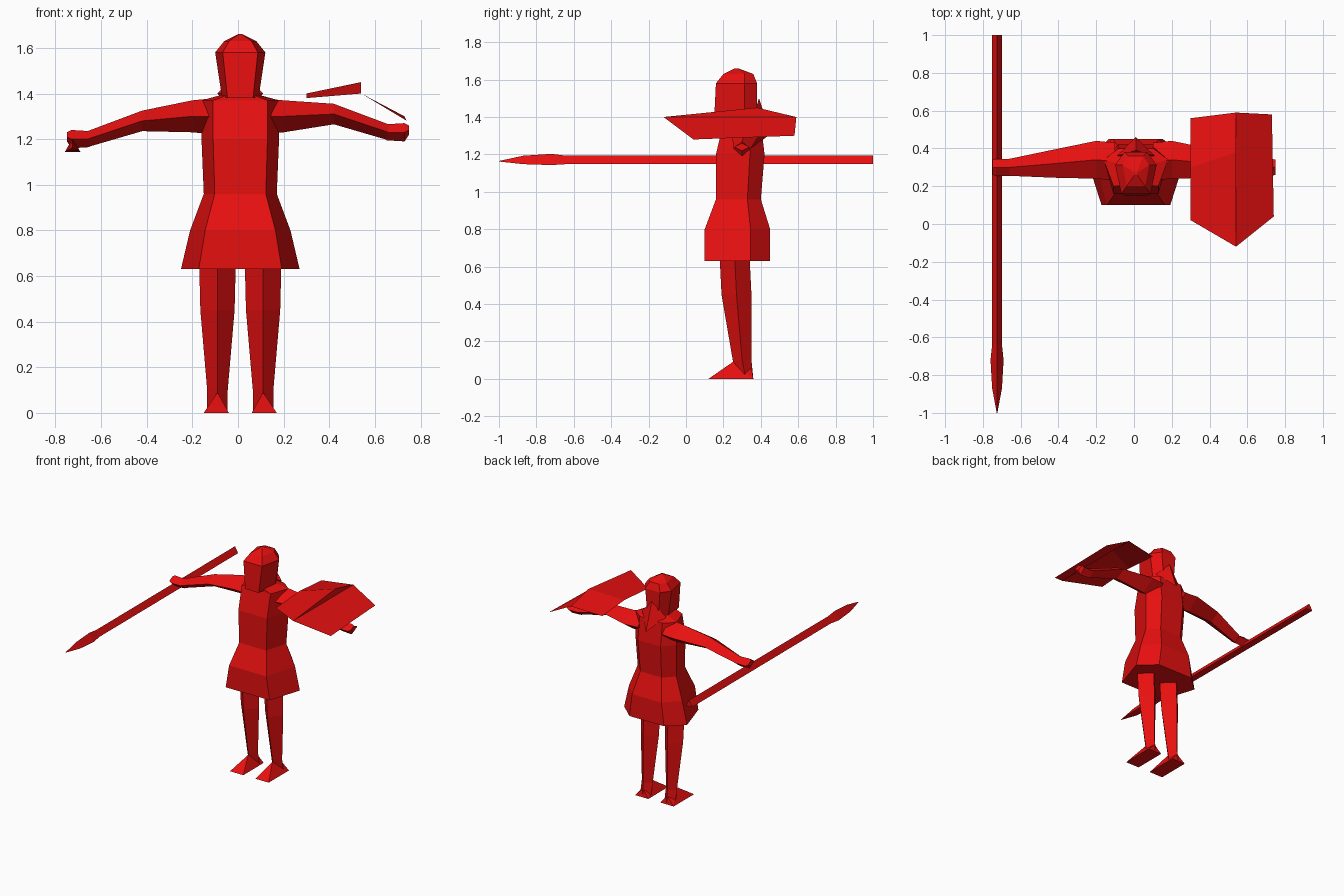
import bpy
import bmesh
from math import cos, pi, sin
from mathutils import Vector

default_cube = bpy.data.objects.get("Cube")
if default_cube:
    bpy.data.objects.remove(default_cube, do_unlink=True)

# Single flat colour
red = bpy.data.materials.new("red")
red.use_nodes = True
red.diffuse_color = (.8, .005, .005, 1)
shader = red.node_tree.nodes["Principled BSDF"]
shader.inputs["Base Color"].default_value = red.diffuse_color

body_centre = Vector((.01, 0, 0))


def finish(name, bm):
    """Turn the working mesh into a coloured object."""
    mesh = bpy.data.meshes.new(name)
    bm.to_mesh(mesh)
    bm.free()
    mesh.materials.append(red)
    part = bpy.data.objects.new(name, mesh)
    bpy.context.collection.objects.link(part)


def loft(name, rings):
    """Skin a closed solid over rings that have equal point counts."""
    bm = bmesh.new()
    loops = [[bm.verts.new(point) for point in ring] for ring in rings]
    for lower, upper in zip(loops, loops[1:]):
        for i in range(len(lower)):
            bm.faces.new((lower[i - 1], lower[i], upper[i], upper[i - 1]))
    bm.faces.new(loops[0])
    bm.faces.new(loops[-1])
    bmesh.ops.recalc_face_normals(bm, faces=bm.faces)
    finish(name, bm)


def hull(name, points):
    """Wrap a solid around a few corner points."""
    bm = bmesh.new()
    for point in points:
        bm.verts.new(point)
    bmesh.ops.convex_hull(bm, input=bm.verts)
    bmesh.ops.recalc_face_normals(bm, faces=bm.faces)
    finish(name, bm)


def body_section(height, half_width, front, back):
    """Hexagon with a flat front, a narrower flat back and pointed sides."""
    side_depth = front + (back - front) * .7
    right_half = [Vector((-half_width * .7, front, height)),
                  Vector((-half_width, side_depth, height)),
                  Vector((-half_width * .55, back, height))]
    left_half = [Vector((-p.x, p.y, p.z)) for p in reversed(right_half)]
    return [body_centre + p for p in right_half + left_half]


def diamond(centre, across, along):
    return [centre + across, centre + along, centre - across, centre - along]


# Tunic: flared skirt, narrow waist, chest and sloping shoulders
loft("tunic", [
    body_section(.63, .26, .1, .45),
    body_section(.8, .22, .1, .45),
    body_section(.96, .16, .16, .4),
    body_section(1.2, .17, .16, .42),
    body_section(1.37, .17, .2, .4),
    body_section(1.4, .06, .2, .36),
])

# Hooded head
loft("hood", [
    body_section(1.38, .08, .15, .38),
    body_section(1.58, .11, .16, .38),
    body_section(1.63, .07, .2, .36),
    body_section(1.66, .01, .26, .28),
])

# Pointed fall of the hood over the upper back
hull("hood_drape", [body_centre + Vector(corner) for corner in (
    (-.1, .36, 1.4), (.1, .36, 1.4), (0, .39, 1.5), (0, .46, 1.3))])


def arm(name, side, elbow_height, wrist_height):
    """Diamond-section arm tapering from the shoulder to a wedge hand."""
    def station(reach, depth, height, half_depth, half_height):
        return diamond(Vector((side * reach, depth, height)),
                       Vector((0, half_depth, 0)), Vector((0, 0, half_height)))

    loft(name, [
        station(.1, .33, 1.3, .1, .08),
        station(.2, .34, 1.3, .1, .07),
        station(.42, .32, elbow_height, .075, .045),
        station(.66, .3, wrist_height, .045, .035),
    ])
    loft(name.replace("arm", "hand"), [
        station(.65, .3, wrist_height, .045, .035),
        station(.73, .3, wrist_height, .045, .04),
        station(.75, .3, wrist_height + .01, .04, .02),
    ])


# Arms held out sideways, the left one raised a little
arm("right_arm", -1, 1.28, 1.2)
arm("left_arm", 1, 1.31, 1.23)

# Legs and wedge-shaped feet on both sides
for side, label in ((-1, "right"), (1, "left")):
    def leg_section(height, depth, half_width, half_depth):
        middle = body_centre + Vector((side * .1, depth, height))
        return diamond(middle, Vector((half_width, 0, 0)),
                       Vector((0, half_depth, 0)))

    loft(label + "_leg", [
        leg_section(.65, .26, .08, .08),
        leg_section(.45, .27, .075, .08),
        leg_section(.1, .3, .045, .05),
        leg_section(0, .32, .045, .04),
    ])
    sole = [(across, depth, 0) for across in (.05, .16) for depth in (.12, .36)]
    ankle = [(.1, .25, .09), (.1, .35, .06)]
    hull(label + "_foot", [body_centre + Vector((side * x, y, z))
                           for x, y, z in sole + ankle])


def spear_section(depth, radius):
    """Triangle with its corner up, square to the spear."""
    return [(radius * sin(turn) - .725, depth, radius * cos(turn) + 1.163)
            for turn in (0, pi * 2 / 3, pi * 4 / 3)]


# Spear: triangular shaft and leaf-shaped point
loft("spear_shaft", [spear_section(1, .03), spear_section(-.68, .03)])
loft("spear_point", [spear_section(-.64, .03), spear_section(-.72, .04),
                     spear_section(-.87, .03), spear_section(-1, .002)])

# Shield: thin sheet folded along a raised ridge
bm = bmesh.new()
inner_front, inner_middle, inner_back = (
    bm.verts.new(p) for p in ((.3, .02, 1.38), (.3, .3, 1.4), (.3, .56, 1.38)))
ridge_front, ridge_middle, ridge_back = (
    bm.verts.new(p) for p in ((.54, -.12, 1.4), (.54, .38, 1.45), (.54, .59, 1.4)))
rim_front, rim_back = (
    bm.verts.new(p) for p in ((.74, .04, 1.28), (.73, .58, 1.3)))
bm.faces.new((inner_front, ridge_front, ridge_middle, inner_middle))
bm.faces.new((inner_middle, ridge_middle, ridge_back, inner_back))
bm.faces.new((ridge_front, rim_front, rim_back, ridge_back))
bm.faces.new((ridge_front, ridge_back, ridge_middle))
finish("shield", bm)
